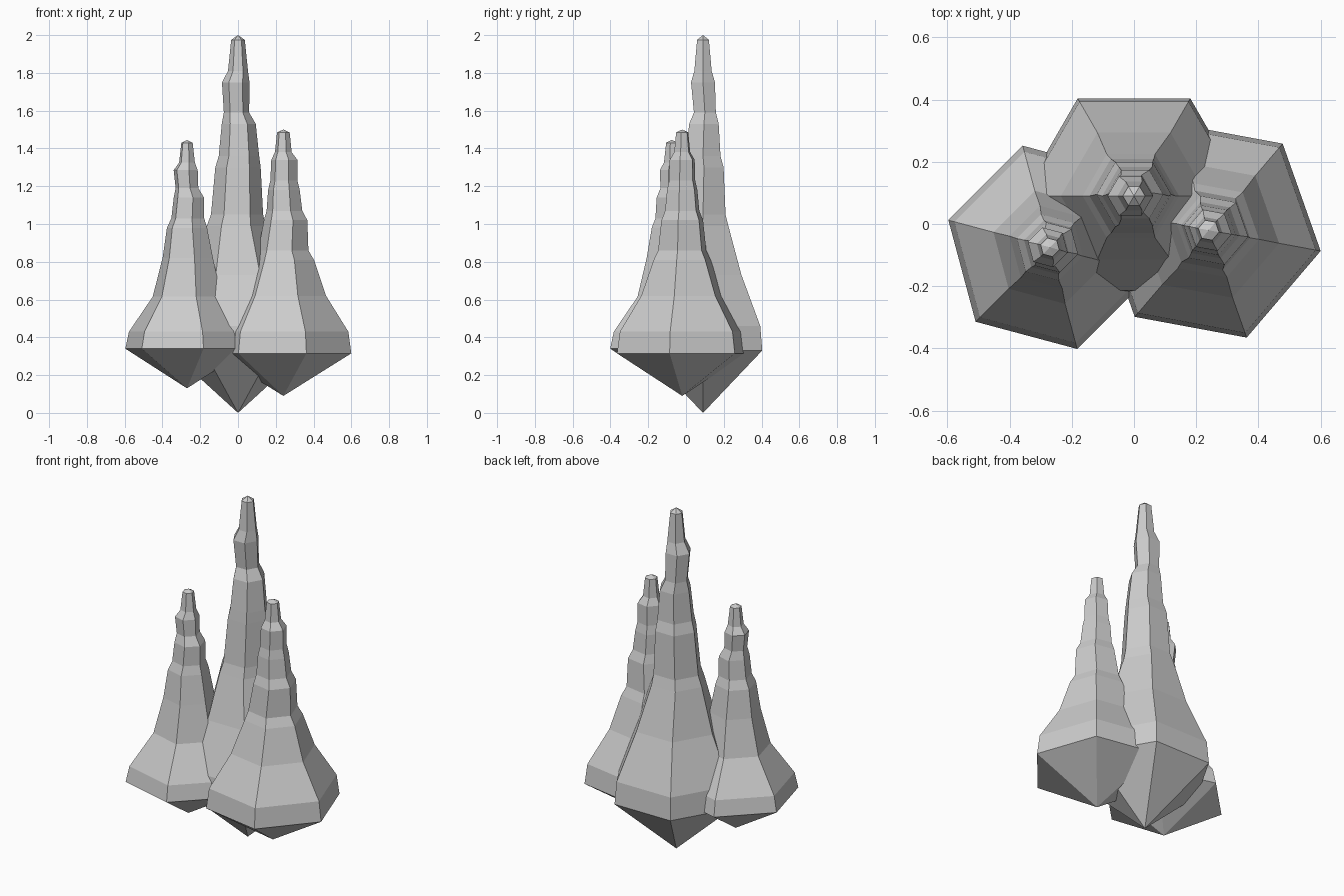
import bpy, bmesh
from math import cos, sin, radians


def spire(name, x, y, turn, bottom, top, rings):
    """Six-sided crystal: point at the bottom, stacked rings (z, radius, dx, dy), blunt tip."""
    bm = bmesh.new()
    loops = []
    for z, r, dx, dy in rings:
        loops.append([bm.verts.new((x + dx + r * cos(radians(turn + 60 * i)),
                                    y + dy + r * sin(radians(turn + 60 * i)), z))
                      for i in range(6)])
    low = bm.verts.new((x, y, bottom))
    high = bm.verts.new((x, y, top))
    for i in range(6):
        j = (i + 1) % 6
        bm.faces.new((low, loops[0][j], loops[0][i]))
        for a, b in zip(loops, loops[1:]):
            bm.faces.new((a[i], a[j], b[j], b[i]))
        bm.faces.new((loops[-1][i], loops[-1][j], high))
    bmesh.ops.recalc_face_normals(bm, faces=bm.faces)
    mesh = bpy.data.meshes.new(name)
    bm.to_mesh(mesh)
    bm.free()
    ob = bpy.data.objects.new(name, mesh)
    bpy.context.collection.objects.link(ob)
    return ob


# tall spire at the back
spire("centre_spire", 0, 0.09, 0, 0.0, 2.0, [
    (0.33, 0.362, 0, 0), (0.46, 0.35, 0, 0), (0.73, 0.235, 0, 0),
    (0.99, 0.155, -0.01, 0), (1.05, 0.138, -0.005, 0), (1.30, 0.12, 0, 0.005),
    (1.36, 0.107, 0.005, 0), (1.53, 0.09, 0.004, 0.005), (1.59, 0.067, -0.008, 0.01),
    (1.75, 0.073, -0.012, 0), (1.81, 0.053, 0, 0), (1.975, 0.036, 0, 0)])

# short spire on the left
spire("left_spire", -0.27, -0.075, 45, 0.13, 1.445, [
    (0.34, 0.338, 0, 0), (0.43, 0.318, 0, 0), (0.615, 0.188, 0, 0),
    (0.82, 0.138, 0.004, 0), (0.98, 0.11, 0, 0), (1.03, 0.09, 0.004, 0),
    (1.14, 0.083, 0.01, 0), (1.19, 0.062, 0, 0), (1.285, 0.066, -0.007, 0),
    (1.325, 0.043, 0, 0), (1.43, 0.031, 0, 0)])

# short spire on the right
spire("right_spire", 0.24, -0.02, 49.5, 0.09, 1.50, [
    (0.315, 0.366, 0, 0), (0.43, 0.35, 0, 0), (0.62, 0.23, 0, 0),
    (0.81, 0.16, 0.005, 0), (0.86, 0.135, 0, 0), (1.02, 0.117, 0.012, 0),
    (1.07, 0.096, 0.006, 0), (1.18, 0.085, 0.003, 0), (1.23, 0.073, 0.003, 0),
    (1.34, 0.07, 0.005, 0), (1.38, 0.045, 0, 0), (1.485, 0.034, 0, 0)])
